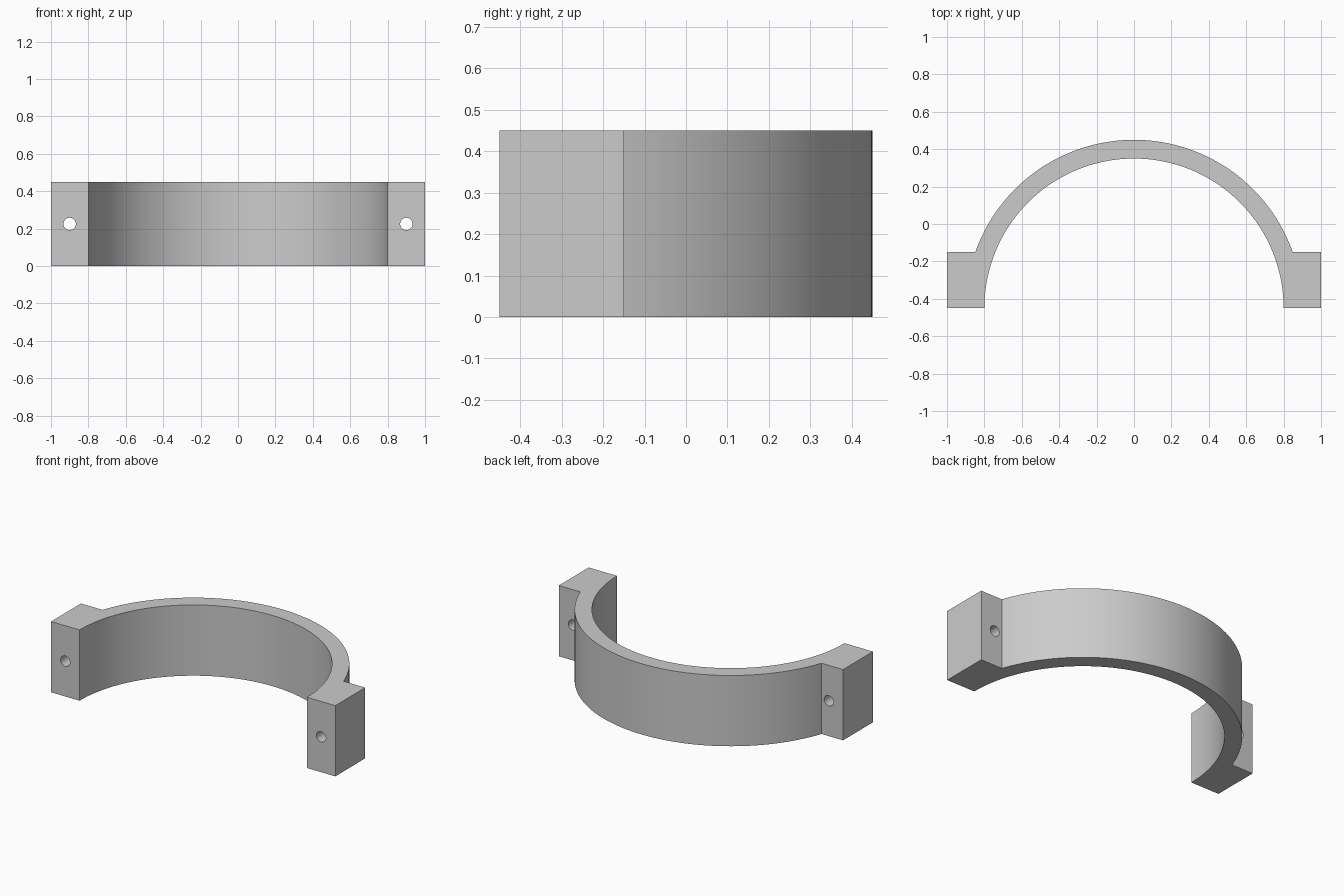
import bpy, bmesh, math

cube = bpy.data.objects.get("Cube")
if cube:
    bpy.data.objects.remove(cube, do_unlink=True)

HEIGHT = 0.45
FRONT, LUG_BACK = -0.45, -0.15   # depth range of the bolt lugs
INNER, OUTER = 0.8, 0.9          # band radii, centred on the front plane
HOLE_X, HOLE_R = 0.9, 0.033
STEPS = 72

# Plain grey material
grey = bpy.data.materials.new("light grey")
grey.use_nodes = True
colour = (0.6, 0.6, 0.6, 1)
grey.diffuse_color = colour
grey.node_tree.nodes["Principled BSDF"].inputs["Base Color"].default_value = colour


def arc(radius, start, end):
    """Points along a circle centred on the front plane."""
    angles = [start + (end - start) * i / STEPS for i in range(STEPS + 1)]
    return [(radius * math.cos(a), FRONT + radius * math.sin(a)) for a in angles]


# Half-ring profile with a square lug at each end
meet = math.asin((LUG_BACK - FRONT) / OUTER)
profile = [(1, FRONT), (1, LUG_BACK)]
profile += arc(OUTER, meet, math.pi - meet)
profile += [(-1, LUG_BACK), (-1, FRONT)]
profile += arc(INNER, math.pi, 0)

# Extrude the profile into the clamp
bm = bmesh.new()
base = bm.faces.new([bm.verts.new((x, y, 0)) for x, y in profile])
top = bmesh.ops.extrude_face_region(bm, geom=[base])["geom"]
bmesh.ops.translate(bm, vec=(0, 0, HEIGHT),
                    verts=[v for v in top if isinstance(v, bmesh.types.BMVert)])
bmesh.ops.recalc_face_normals(bm, faces=bm.faces)
mesh = bpy.data.meshes.new("half_ring_clamp")
bm.to_mesh(mesh)
bm.free()
mesh.materials.append(grey)
clamp = bpy.data.objects.new("half_ring_clamp", mesh)
bpy.context.collection.objects.link(clamp)

# Bolt holes through both lugs
for side in (-1, 1):
    bpy.ops.mesh.primitive_cylinder_add(
        vertices=32, radius=HOLE_R, depth=0.5, rotation=(math.pi / 2, 0, 0),
        location=(side * HOLE_X, (FRONT + LUG_BACK) / 2, HEIGHT / 2))
    cutter = bpy.context.object
    cutter.name = "bolt_hole_cutter"
    cutter.hide_render = True
    cutter.data.materials.append(grey)
    cut = clamp.modifiers.new("bolt_hole", "BOOLEAN")
    cut.operation = "DIFFERENCE"
    cut.solver = "EXACT"
    cut.object = cutter
    bpy.ops.object.select_all(action="DESELECT")
    clamp.select_set(True)
    bpy.context.view_layer.objects.active = clamp
    bpy.ops.object.modifier_apply(modifier=cut.name)
    bpy.data.objects.remove(cutter, do_unlink=True)

# Smooth curved walls, keep the corners sharp
bpy.ops.object.shade_smooth_by_angle(angle=math.radians(20))
